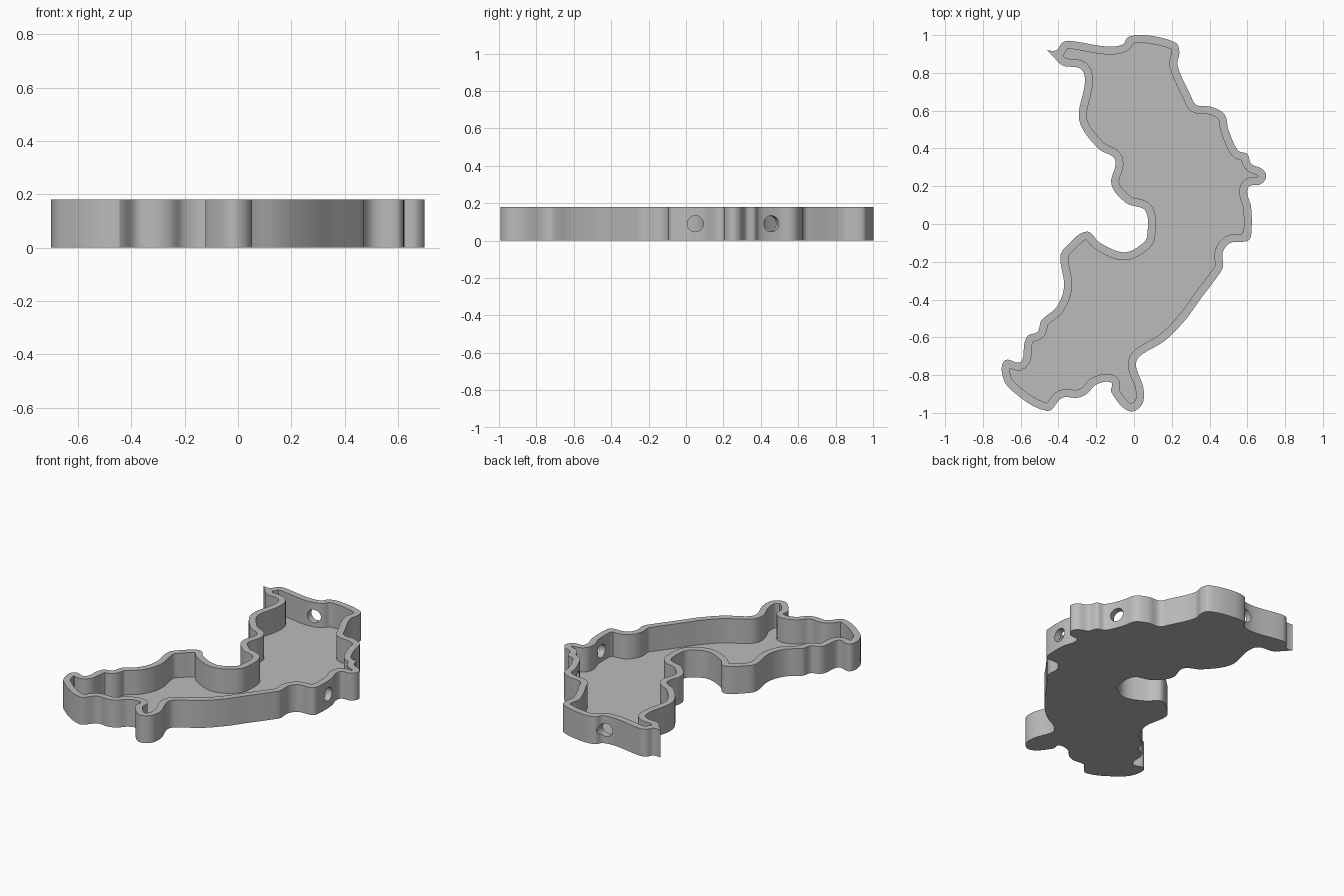
import bpy
import bmesh
from math import pi, radians
from mathutils import Vector, Matrix
from mathutils.geometry import interpolate_bezier

HEIGHT = 0.18
FLOOR = 0.02
WALL = 0.042
HOLE_RADIUS = 0.043
STEPS = 6

# Outline knots in hundredths of a unit, clockwise from the pointed tip
KNOTS = [
    (-46, 92), (-41, 92), (-38, 96), (-34, 97), (-15, 94), (-6, 95), (-3, 99), (6, 100),
    (22, 96), (24, 91), (23, 84), (30, 68), (33, 63), (41, 62), (48, 58), (50, 50),
    (55, 39), (60, 37), (62, 32), (68, 29), (70, 25), (67, 21), (61, 20), (60, 16),
    (62, 9), (62, -6), (60, -9), (51, -10), (47, -15), (47, -23), (44, -28), (35, -40),
    (27, -51), (16, -62), (3, -70), (1, -75), (5, -87), (4, -96), (-3, -99), (-12, -89),
    (-12, -84), (-20, -85), (-25, -90), (-30, -92), (-38, -92), (-46, -99), (-66, -87),
    (-70, -78), (-68, -72), (-60, -73), (-58, -63), (-56, -59), (-51, -57), (-49, -51),
    (-41, -44), (-37, -33), (-39, -17), (-35, -11), (-25, -4), (-18, -10), (-5, -15),
    (5, -10), (7, -6), (6, 7), (-4, 11), (-12, 21), (-10, 34), (-19, 40), (-29, 55),
    (-26, 75), (-28, 82), (-38, 84), (-43, 89),
]


def smooth_outline(knots):
    """Closed smooth curve through the knots, with a sharp corner at the first one."""
    pts = [Vector((x, y, 0)) / 100 for x, y in knots]
    n = len(pts)
    tangents = [(pts[(i + 1) % n] - pts[i - 1]).normalized() for i in range(n)]
    result = []
    for i in range(n):
        j = (i + 1) % n
        a, b = pts[i], pts[j]
        reach = (b - a).length / 3
        start = a if i == 0 else a + tangents[i] * reach
        end = b if j == 0 else b - tangents[j] * reach
        result += interpolate_bezier(a, start, end, b, STEPS + 1)[:-1]
    return result


def inset_outline(outline, distance):
    """Offset inwards, dropping points that fall too close to the outline."""
    result = []
    for i, p in enumerate(outline):
        along = (outline[(i + 1) % len(outline)] - outline[i - 1]).normalized()
        q = p + Vector((along.y, -along.x, 0)) * distance
        if min((q - o).length for o in outline) > distance * 0.99:
            result.append(q)
    return result


def link(name, bm):
    mesh = bpy.data.meshes.new(name)
    bm.to_mesh(mesh)
    bm.free()
    obj = bpy.data.objects.new(name, mesh)
    bpy.context.collection.objects.link(obj)
    return obj


def prism(name, outline, bottom, top):
    """Closed solid with outward faces from a clockwise outline."""
    bm = bmesh.new()
    low = [bm.verts.new((p.x, p.y, bottom)) for p in outline]
    high = [bm.verts.new((p.x, p.y, top)) for p in outline]
    bm.faces.new(low)
    bm.faces.new(high[::-1])
    for i in range(len(outline)):
        bm.faces.new((low[i], low[i - 1], high[i - 1], high[i]))
    return link(name, bm)


def drill(name, x, y, angle):
    """Horizontal cylinder that cuts one port through the wall."""
    bm = bmesh.new()
    place = (Matrix.Translation((x, y, HEIGHT / 2)) @ Matrix.Rotation(angle, 4, "Z")
             @ Matrix.Rotation(pi / 2, 4, "Y"))
    bmesh.ops.create_cone(bm, cap_ends=True, segments=32, radius1=HOLE_RADIUS,
                          radius2=HOLE_RADIUS, depth=0.2, matrix=place)
    return link(name, bm)


def cut(target, cutter):
    mod = target.modifiers.new("cut", "BOOLEAN")
    mod.operation = "DIFFERENCE"
    mod.solver = "EXACT"
    mod.use_self = True
    mod.object = cutter
    bpy.context.view_layer.objects.active = target
    bpy.ops.object.modifier_apply(modifier=mod.name)
    bpy.data.objects.remove(cutter)


default_cube = bpy.data.objects.get("Cube")
if default_cube:
    bpy.data.objects.remove(default_cube)

# Solid body, hollowed from above to leave a thin floor and an even wall
outer = smooth_outline(KNOTS)
tray = prism("tray", outer, 0, HEIGHT)
cut(tray, prism("cavity_cutter", inset_outline(outer, WALL), FLOOR, HEIGHT + 0.1))

# Round ports through the right and back walls
for x, y, angle in [(0.60, 0.05, 0), (0.50, 0.45, radians(20)), (-0.08, 0.93, pi / 2)]:
    cut(tray, drill("port_cutter", x, y, angle))

# Plain grey finish
grey = bpy.data.materials.new("plain_grey")
grey.use_nodes = True
colour = (0.5, 0.5, 0.5, 1)
grey.diffuse_color = colour
grey.node_tree.nodes["Principled BSDF"].inputs["Base Color"].default_value = colour
tray.data.materials.clear()
tray.data.materials.append(grey)

# Smooth curved walls, crisp rims
bpy.ops.object.select_all(action="DESELECT")
tray.select_set(True)
bpy.context.view_layer.objects.active = tray
bpy.ops.object.shade_smooth_by_angle(angle=radians(30))
